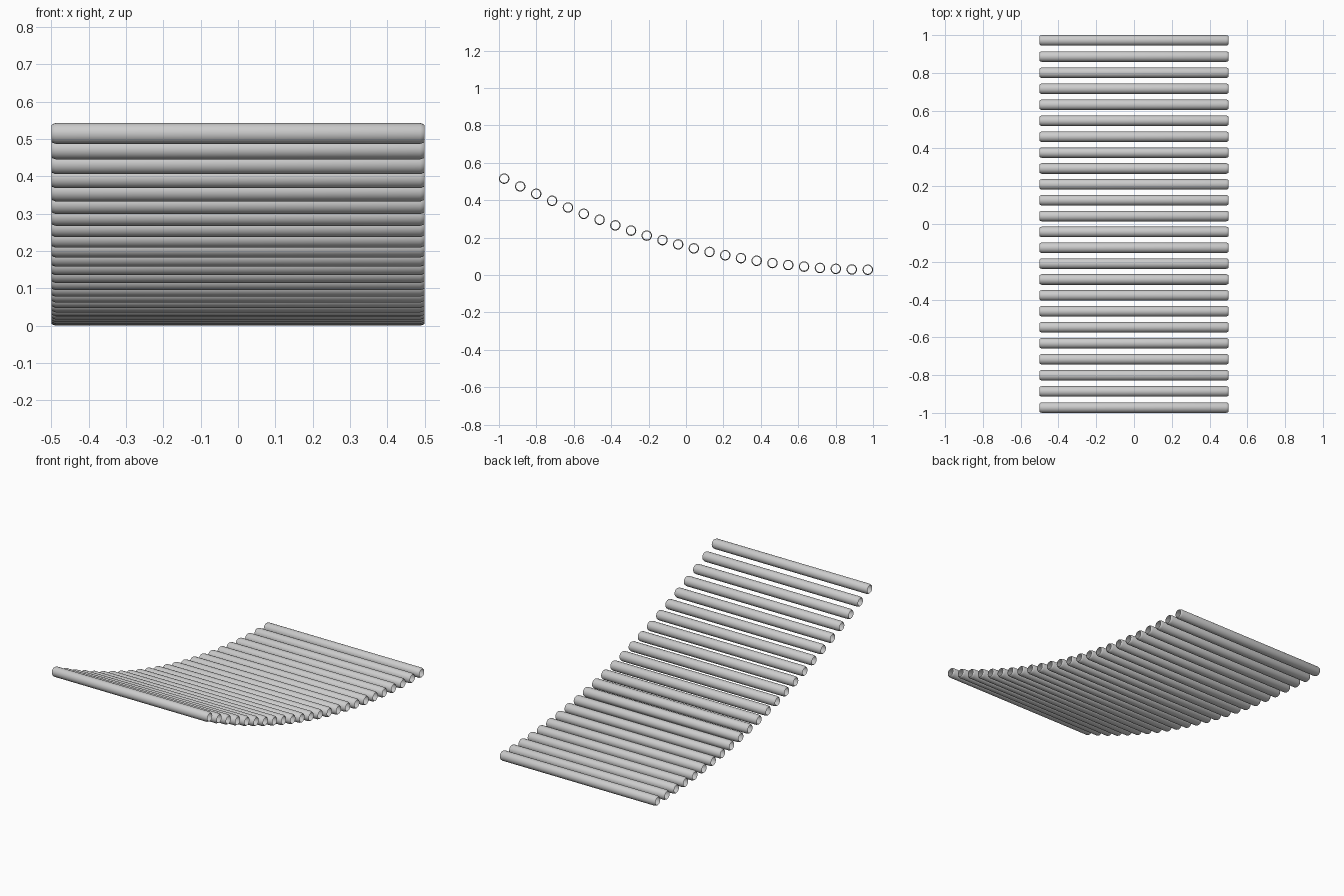
import bpy, bmesh, math

if "Cube" in bpy.data.objects:
    bpy.data.objects.remove(bpy.data.objects["Cube"])

COUNT = 24
RADIUS = 0.028
SIDES = 24
# Tube profile along x: (position, radius), open ends slightly tapered
PROFILE = [(-0.5, 0.022), (-0.497, 0.0248), (-0.488, RADIUS),
           (0.488, RADIUS), (0.497, 0.0248), (0.5, 0.022)]


def tube_mesh():
    bm = bmesh.new()
    rings = []
    for x, r in PROFILE:
        rings.append([bm.verts.new((x, r * math.cos(a), r * math.sin(a)))
                      for a in (2 * math.pi * i / SIDES for i in range(SIDES))])
    for a, b in zip(rings, rings[1:]):
        for i in range(SIDES):
            j = (i + 1) % SIDES
            bm.faces.new((a[i], a[j], b[j], b[i])).smooth = True
    bmesh.ops.recalc_face_normals(bm, faces=bm.faces)
    mesh = bpy.data.meshes.new("slat_tube")
    bm.to_mesh(mesh)
    bm.free()
    return mesh


# Row of open tubes following a rising curve towards the front
mesh = tube_mesh()
for k in range(COUNT):
    s = k / (COUNT - 1)
    t = s + 0.03 * s * (s - 0.5) * (s - 1)
    slat = bpy.data.objects.new(f"slat_{k + 1:02d}", mesh)
    slat.location = (0, 0.972 - 1.944 * t, RADIUS + 0.487 * (0.024 * t + 0.976 * t * t))
    bpy.context.collection.objects.link(slat)
